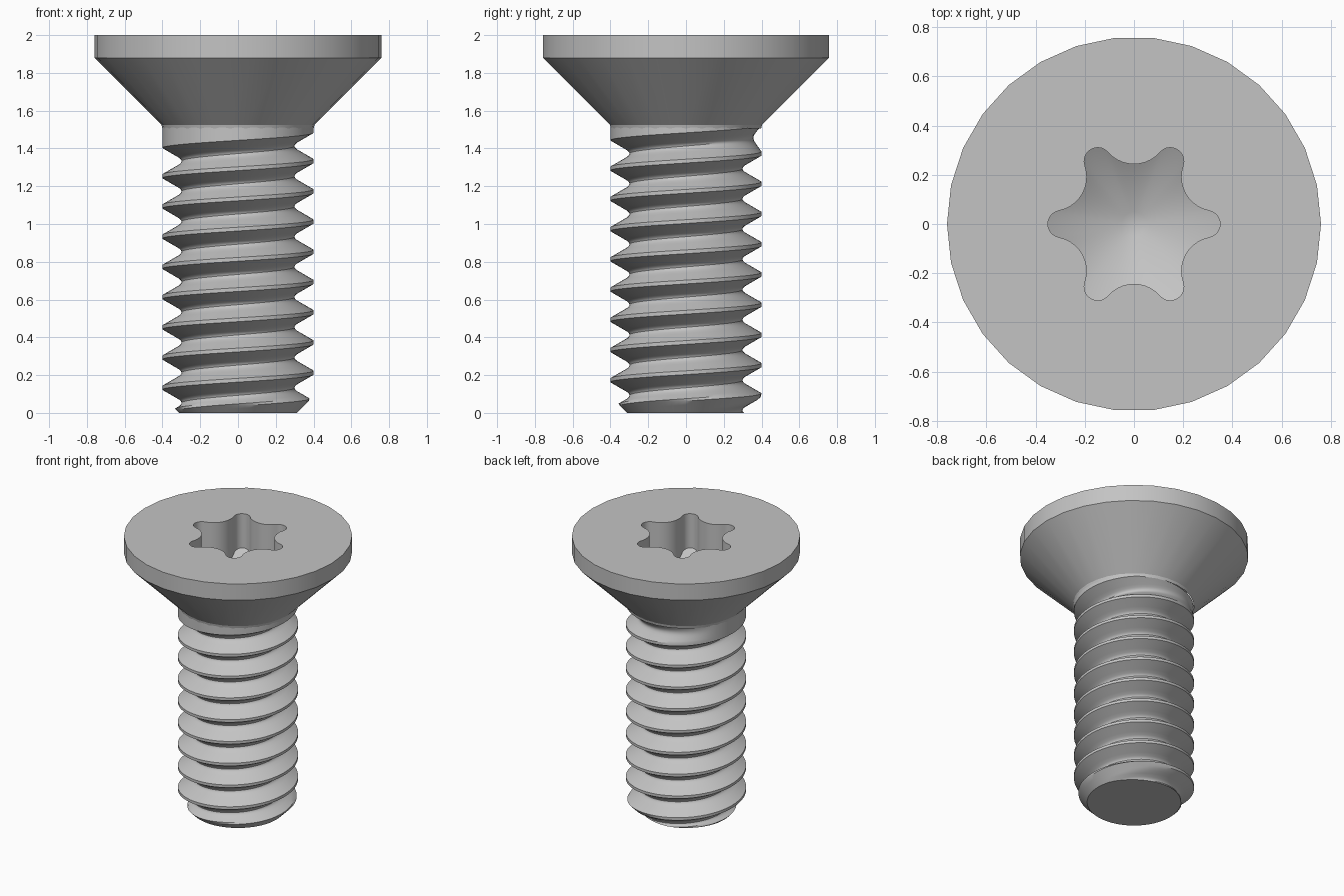
import bpy, bmesh
from math import sin, cos, pi, tau, radians, hypot, atan2, sqrt
from mathutils import Vector

default = bpy.data.objects.get("Cube")
if default:
    bpy.data.objects.remove(default)

steel = bpy.data.materials.new("grey steel")
steel.use_nodes = True
colour = (0.55, 0.55, 0.55, 1)
steel.diffuse_color = colour
steel.node_tree.nodes["Principled BSDF"].inputs["Base Color"].default_value = colour


def finish(bm, name):
    bmesh.ops.recalc_face_normals(bm, faces=bm.faces)
    mesh = bpy.data.meshes.new(name)
    bm.to_mesh(mesh)
    bm.free()
    mesh.materials.append(steel)
    obj = bpy.data.objects.new(name, mesh)
    bpy.context.collection.objects.link(obj)
    bpy.ops.object.select_all(action='DESELECT')
    obj.select_set(True)
    bpy.context.view_layer.objects.active = obj
    bpy.ops.object.shade_smooth_by_angle(angle=radians(30))
    return obj


def ring(bm, points):
    return [bm.verts.new(p) for p in points]


def circle(r, z, n):
    return [(r * cos(tau * i / n), r * sin(tau * i / n), z) for i in range(n)]


def skin(bm, a, b):
    n = len(a)
    for i in range(n):
        j = (i + 1) % n
        bm.faces.new((a[i], a[j], b[j], b[i]))


def loop_edges(bm, loop):
    return [bm.edges.get((loop[i - 1], loop[i])) for i in range(len(loop))]


# Six-lobed socket outline: tangent lobe and valley arcs
def socket_outline(tip=0.35, valley=0.243, lobe_r=0.055, steps=10):
    lobe_c = tip - lobe_r
    k = 2 * lobe_c * cos(pi / 6)
    valley_r = ((valley ** 2 + lobe_c ** 2 - k * valley - lobe_r ** 2)
                / (2 * lobe_r - 2 * valley + k))
    centre = Vector((cos(pi / 6), sin(pi / 6))) * (valley + valley_r)
    lean = atan2(centre.y, centre.x - lobe_c)
    base = []
    for i in range(steps + 1):
        a = lean * (2 * i / steps - 1)
        base.append(Vector((lobe_c + lobe_r * cos(a), lobe_r * sin(a))))
    start, middle = lean + pi, pi + pi / 6
    for i in range(1, steps):
        a = start + 2 * (middle - start) * i / steps
        base.append(centre + valley_r * Vector((cos(a), sin(a))))
    points = []
    for s in range(6):
        c, d = cos(s * pi / 3), sin(s * pi / 3)
        points += [(p.x * c - p.y * d, p.x * d + p.y * c) for p in base]
    return points


# Countersunk head with socket
bm = bmesh.new()
profile = [(0.4, 1.505), (0.405, 1.525), (0.76, 1.88), (0.76, 2.0)]
rings = [ring(bm, circle(r, z, 30)) for r, z in profile]
for a, b in zip(rings, rings[1:]):
    skin(bm, a, b)
outline = socket_outline()
mouth = ring(bm, [(x, y, 2.0) for x, y in outline])
floor = ring(bm, [(x, y, 1.55 + 0.57 * hypot(x, y)) for x, y in outline])
pit = ring(bm, [(0.05 * x / hypot(x, y), 0.05 * y / hypot(x, y), 1.5785)
                for x, y in outline])
skin(bm, mouth, floor)
skin(bm, floor, pit)
bm.faces.new(pit)
bmesh.ops.triangle_fill(bm, use_beauty=True, normal=(0, 0, 1),
                        edges=loop_edges(bm, rings[-1]) + loop_edges(bm, mouth))
finish(bm, "countersunk_head")

# Threaded shank: the thread profile swept along a helix
PITCH, CREST, TOP, SEG = 0.16, 0.053, 1.51, 60


def thread_radius(turn, z):
    c = CREST + PITCH * turn
    c += PITCH * round((z - c) / PITCH)
    d = abs(z - c)
    if d < 0.0601:
        depth = max(0, d - 0.01) * sqrt(3)
    else:
        depth = 0.0866 + 0.0144 * sin((d - 0.06) / 0.02 * pi / 2)
    groove = c + (PITCH / 2 if z > c else -PITCH / 2)
    fade = min(1, max(0, (1.48 - groove) / 0.06))
    return min(0.4 - depth * fade, 0.312 + z)


half = [0.01, 0.0225, 0.035, 0.0475, 0.06, 0.067, 0.073, 0.08]
offsets = [-d for d in reversed(half)] + half
bm = bmesh.new()
columns = []
for j in range(-2 * SEG, 10 * SEG + 1):
    turn, a = j / SEG, tau * (j % SEG) / SEG
    column = []
    for d in offsets:
        z = min(TOP, max(0, CREST + PITCH * turn + d))
        r = thread_radius(turn, z)
        column.append(bm.verts.new((r * cos(a), r * sin(a), z)))
    columns.append(column)
for a, b in zip(columns, columns[1:]):
    for i in range(len(offsets) - 1):
        bm.faces.new((a[i], b[i], b[i + 1], a[i + 1]))
bmesh.ops.remove_doubles(bm, verts=bm.verts, dist=0.0002)
bmesh.ops.dissolve_degenerate(bm, edges=bm.edges, dist=0.0001)

# Flat end of the shank
tip = [v for v in bm.verts if v.co.z < 0.0001]
tip.sort(key=lambda v: atan2(v.co.y, v.co.x))
bm.faces.new(tip)
finish(bm, "threaded_shank")
